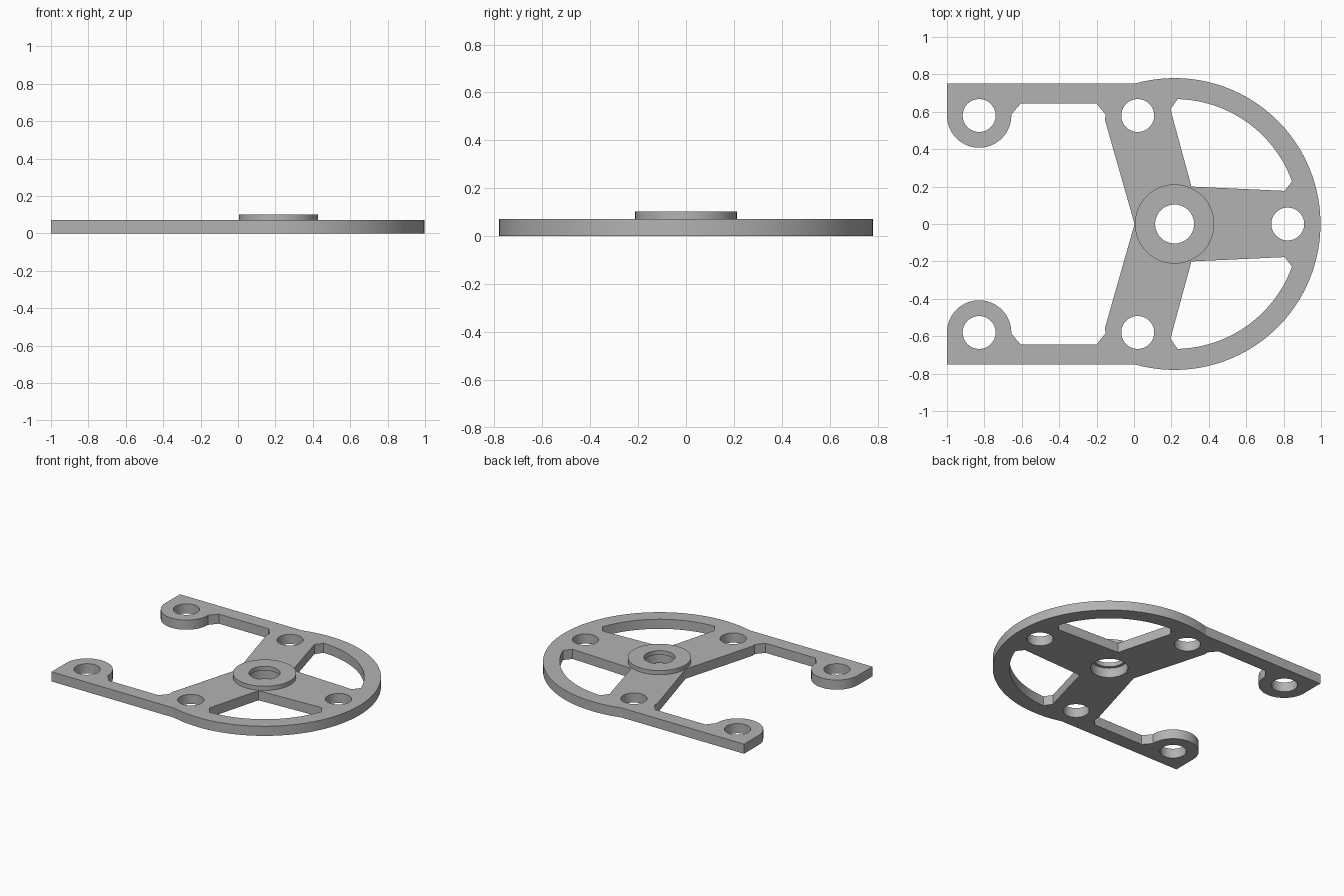
import bpy, bmesh
from math import cos, sin, pi, radians, atan2, hypot
from mathutils import Matrix

cube = bpy.data.objects.get("Cube")
if cube:
    bpy.data.objects.remove(cube, do_unlink=True)

PLATE_H, HUB_TOP = 0.071, 0.102
HUB_X, RIM_R, WINDOW_R = 0.217, 0.78, 0.668
EAR = (-0.828, 0.58)
EAR_R, BOLT_R = 0.172, 0.088

grey = bpy.data.materials.new("plain_grey")
grey.use_nodes = True
colour = (0.45, 0.45, 0.45, 1)
grey.diffuse_color = colour
grey.node_tree.nodes["Principled BSDF"].inputs["Base Color"].default_value = colour


def arc(centre, r, a0, a1, n):
    return [(centre[0] + r * cos(a0 + (a1 - a0) * i / n),
             centre[1] + r * sin(a0 + (a1 - a0) * i / n)) for i in range(n + 1)]


def circle(x, y, r, n=64):
    return arc((x, y), r, 0, 2 * pi, n)[:-1]


def mirror(points):
    return [(x, -y) for x, y in reversed(points)]


def finish(obj):
    obj.data.materials.clear()
    obj.data.materials.append(grey)
    bpy.ops.object.select_all(action='DESELECT')
    obj.select_set(True)
    bpy.context.view_layer.objects.active = obj
    bpy.ops.object.shade_smooth_by_angle(angle=radians(12))


def extruded(name, loops, height):
    """Fill the loops, nested ones being holes, and give them thickness."""
    curve = bpy.data.curves.new(name, 'CURVE')
    curve.dimensions = '2D'
    curve.fill_mode = 'BOTH'
    curve.extrude = height / 2
    for loop in loops:
        spline = curve.splines.new('POLY')
        spline.points.add(len(loop) - 1)
        for p, (x, y) in zip(spline.points, loop):
            p.co = (x, y, 0, 1)
        spline.use_cyclic_u = True
    temp = bpy.data.objects.new(name + "_curve", curve)
    bpy.context.collection.objects.link(temp)
    bpy.context.view_layer.update()
    mesh = bpy.data.meshes.new_from_object(
        temp.evaluated_get(bpy.context.evaluated_depsgraph_get()))
    bpy.data.objects.remove(temp, do_unlink=True)
    bm = bmesh.new()
    bm.from_mesh(mesh)
    bmesh.ops.remove_doubles(bm, verts=bm.verts, dist=1e-5)
    bmesh.ops.translate(bm, verts=bm.verts, vec=(0, 0, height / 2))
    bmesh.ops.recalc_face_normals(bm, faces=bm.faces)
    bm.to_mesh(mesh)
    bm.free()
    mesh.name = name
    obj = bpy.data.objects.new(name, mesh)
    bpy.context.collection.objects.link(obj)
    finish(obj)
    return obj


# Outer outline: back half from hub notch round the ear to the rim, then mirrored
shoulder = atan2(0.75, -HUB_X)
half = [(-0.155, 0.555), (-0.152, 0.585), (-0.2, 0.643), (-0.607, 0.643), (-0.656, 0.585)]
half += arc(EAR, EAR_R, 0, -pi, 40)
half += [(-1, 0.75), (0, 0.75)]
half += arc((HUB_X, 0), RIM_R, shoulder, 0, 60)[1:]
outline = [(0.003, 0)] + half + mirror(half[:-1])

# Curved windows between the spokes
start, end = (0.233, 0.668), (0.842, 0.227)
a0 = atan2(start[1], start[0] - HUB_X)
a1 = atan2(end[1], end[0] - HUB_X)
window = [(0.307, 0.2), (0.195, 0.613)]
window += arc((HUB_X, 0), WINDOW_R, a0, a1, 40) + [(0.805, 0.177)]

# Bolt holes, and the wider bore below the hub
holes = [circle(x, s * EAR[1], BOLT_R) for x in (EAR[0], 0.02) for s in (1, -1)]
holes += [circle(0.822, 0, BOLT_R), circle(HUB_X, 0, 0.125)]
extruded("bracket_plate", [outline, window, mirror(window)] + holes, PLATE_H)

# Raised hub ring with an inner lip over the bore
profile = [(0.125, PLATE_H), (0.104, PLATE_H), (0.104, HUB_TOP),
           (0.212, HUB_TOP), (0.212, PLATE_H)]
bm = bmesh.new()
verts = [bm.verts.new((r, 0, z)) for r, z in profile]
edges = [bm.edges.new(pair) for pair in zip(verts, verts[1:])]
bmesh.ops.spin(bm, geom=verts + edges, cent=(0, 0, 0), axis=(0, 0, 1),
               angle=2 * pi, steps=80, use_merge=True)
bmesh.ops.remove_doubles(bm, verts=bm.verts, dist=1e-5)
bmesh.ops.recalc_face_normals(bm, faces=bm.faces)
# Make the top of the ring face up
top = max(bm.faces, key=lambda f: f.calc_center_median().z)
if top.normal.z < 0:
    bmesh.ops.reverse_faces(bm, faces=bm.faces)
bmesh.ops.transform(bm, matrix=Matrix.Translation((HUB_X, 0, 0)), verts=bm.verts)
mesh = bpy.data.meshes.new("hub_ring")
bm.to_mesh(mesh)
bm.free()
hub = bpy.data.objects.new("hub_ring", mesh)
bpy.context.collection.objects.link(hub)
finish(hub)
